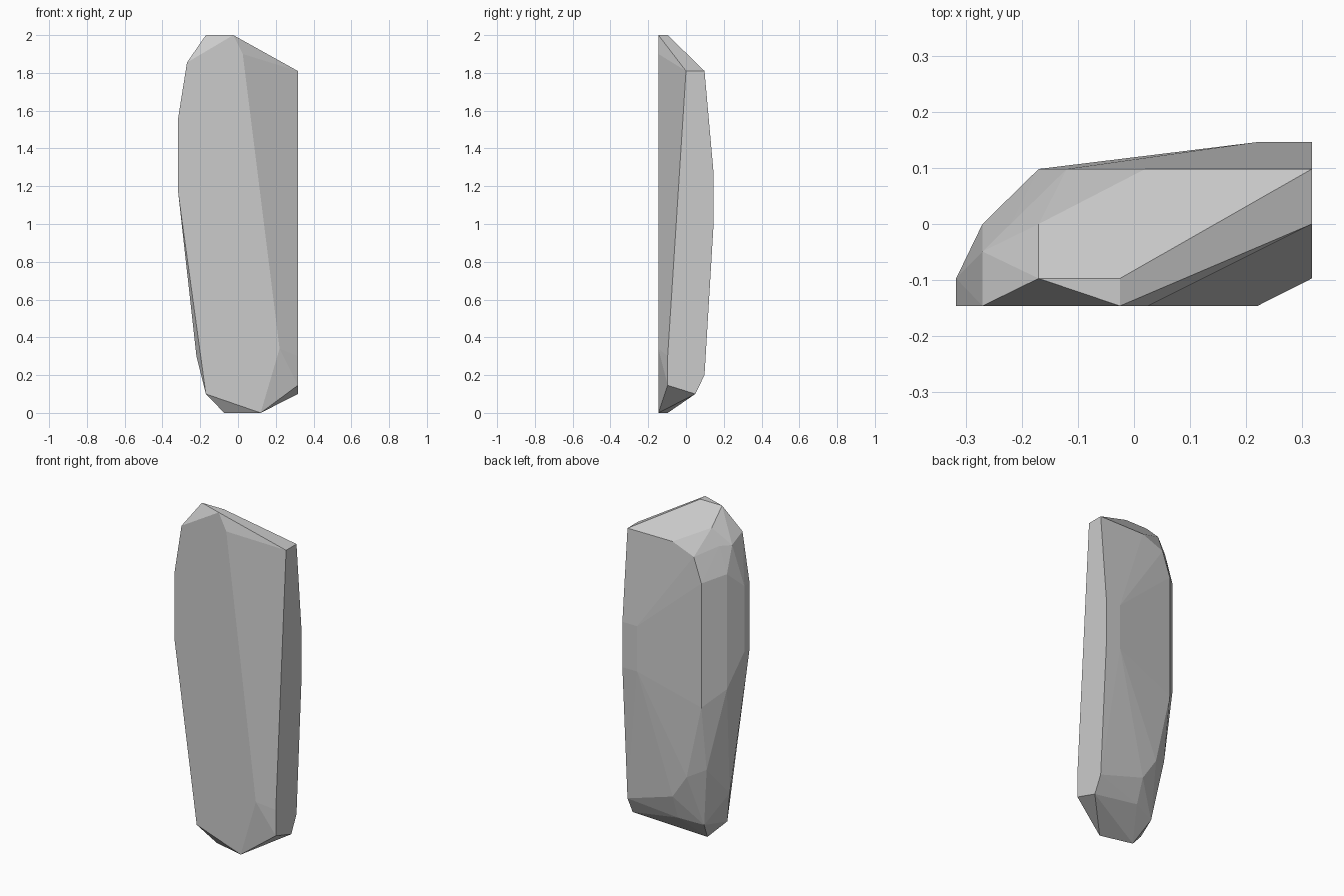
import bpy, bmesh

# Stone slab: (x, z) outlines at successive depths, wrapped in one faceted skin
SLICES = {
    -0.146: [(-0.27, 1.855), (-0.025, 2), (0.025, 1.9), (0.22, 0.34), (0.12, 0),
             (-0.17, 0.1), (-0.317, 1.17), (-0.317, 1.56)],
    -0.097: [(-0.17, 2), (-0.025, 2), (0.317, 0.3), (0.317, 0.146), (-0.073, 0),
             (-0.22, 0.3), (-0.317, 1.17), (-0.317, 1.56)],
    -0.049: [(-0.27, 1.81)],
    0.0: [(-0.17, 1.905), (-0.22, 1.81), (-0.27, 1.655), (-0.27, 0.97),
          (-0.12, 0.12), (0.317, 1.81)],
    0.049: [(0.317, 0.1), (0.02, 0.146), (-0.17, 0.48)],
    0.098: [(0.317, 1.81), (0.02, 1.81), (-0.12, 1.755), (-0.17, 1.61),
            (-0.17, 0.87), (-0.073, 0.43), (0.02, 0.29), (0.317, 0.2)],
    0.146: [(0.22, 1.27), (0.317, 1.27), (0.317, 1.0), (0.22, 1.0)],
}

bm = bmesh.new()
for y, outline in SLICES.items():
    for x, z in outline:
        bm.verts.new((x, y, z))
hull = bmesh.ops.convex_hull(bm, input=bm.verts[:])
loose = [v for v in bm.verts if not v.link_faces]
bmesh.ops.delete(bm, geom=loose, context='VERTS')

# Merge triangles that lie in one plane into clean flat facets
bmesh.ops.dissolve_limit(bm, angle_limit=0.01, verts=bm.verts[:], edges=bm.edges[:])
bmesh.ops.recalc_face_normals(bm, faces=bm.faces[:])

mesh = bpy.data.meshes.new("standing_stone")
bm.to_mesh(mesh)
bm.free()
bpy.context.collection.objects.link(bpy.data.objects.new("standing_stone", mesh))
